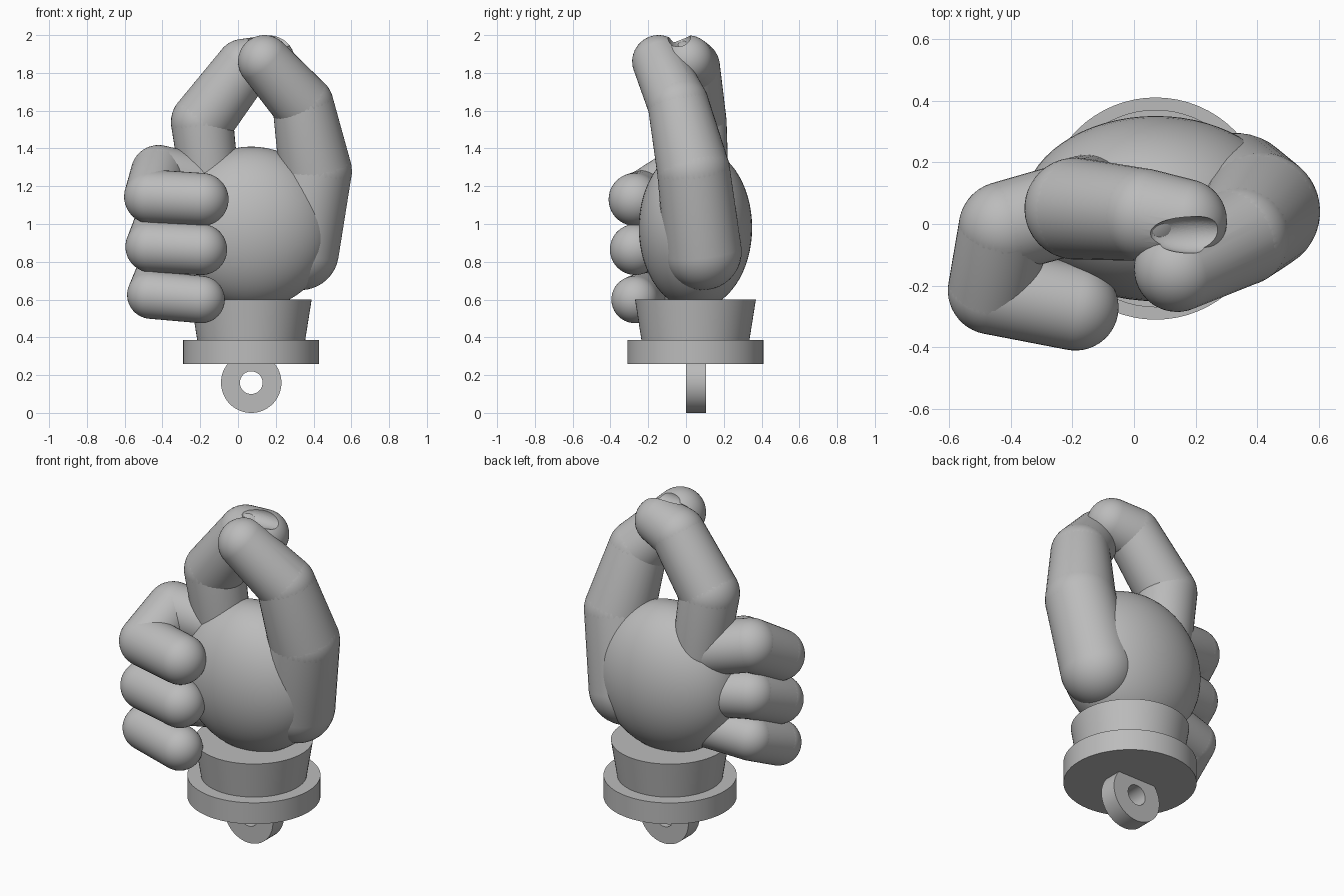
import bpy, bmesh, math
from mathutils import Vector, Matrix

cube = bpy.data.objects.get("Cube")
if cube:
    bpy.data.objects.remove(cube, do_unlink=True)

grey = bpy.data.materials.new("plain grey")
grey.use_nodes = True
grey.diffuse_color = (0.5, 0.5, 0.5, 1)
grey.node_tree.nodes["Principled BSDF"].inputs["Base Color"].default_value = (0.5, 0.5, 0.5, 1)


def finish(name, bm):
    bmesh.ops.recalc_face_normals(bm, faces=bm.faces)
    mesh = bpy.data.meshes.new(name)
    bm.to_mesh(mesh)
    bm.free()
    mesh.materials.append(grey)
    ob = bpy.data.objects.new(name, mesh)
    bpy.context.collection.objects.link(ob)
    return ob


def smooth(ob):
    bpy.ops.object.select_all(action='DESELECT')
    ob.select_set(True)
    bpy.context.view_layer.objects.active = ob
    bpy.ops.object.shade_smooth_by_angle(angle=math.radians(30))


def ellipsoid(name, centre, radii):
    bm = bmesh.new()
    place = Matrix.Translation(centre) @ Matrix.Diagonal((*radii, 1))
    bmesh.ops.create_uvsphere(bm, u_segments=64, v_segments=32, radius=1, matrix=place)
    return finish(name, bm)


def lathe(name, profile, centre, turn=0.0):
    """Revolve a closed (radius, height) outline around its own axis."""
    bm = bmesh.new()
    verts = [bm.verts.new((r, 0, h)) for r, h in profile]
    edges = [bm.edges.new((v, verts[i - 1])) for i, v in enumerate(verts)
             if v.co.x + verts[i - 1].co.x > 0]
    bmesh.ops.spin(bm, geom=verts + edges, cent=(0, 0, 0), axis=(0, 0, 1),
                   angle=math.tau, steps=64)
    bmesh.ops.remove_doubles(bm, verts=bm.verts, dist=0.0001)
    place = Matrix.Translation(centre) @ Matrix.Rotation(turn, 4, 'X')
    bmesh.ops.transform(bm, matrix=place, verts=bm.verts)
    ob = finish(name, bm)
    smooth(ob)
    return ob


def bone(name, a, b):
    """Tapered capsule: the hull of two balls given as (x, y, z, radius)."""
    bm = bmesh.new()
    tilt = (Vector(b[:3]) - Vector(a[:3])).to_track_quat('Z', 'Y').to_matrix().to_4x4()
    for ball in (a, b):
        bmesh.ops.create_uvsphere(bm, u_segments=40, v_segments=24, radius=ball[3],
                                  matrix=Matrix.Translation(ball[:3]) @ tilt)
    bmesh.ops.delete(bm, geom=bm.edges[:], context='EDGES_FACES')
    bmesh.ops.convex_hull(bm, input=bm.verts[:])
    loose = [v for v in bm.verts if not v.link_faces]
    bmesh.ops.delete(bm, geom=loose, context='VERTS')
    return finish(name, bm)


# Palm
smooth(ellipsoid("palm", (0.07, 0.05, 0.98), (0.43, 0.30, 0.43)))

# Wrist cup, base disc and hanging ring
lathe("wrist_cup", [(0, 0.38), (0.285, 0.38), (0.32, 0.6), (0, 0.6)], (0.07, 0.05, 0))
lathe("base_disc", [(0, 0.26), (0.36, 0.26), (0.36, 0.387), (0, 0.387)], (0.07, 0.05, 0))
lathe("hanging_ring", [(0.06, -0.053), (0.16, -0.053), (0.16, 0.053), (0.06, 0.053)],
      (0.07, 0.053, 0.16), math.pi / 2)

# Fingers as chains of joints
fingers = {
    "thumb": [(0.33, 0.09, 0.855, 0.205), (0.41, 0.04, 1.28, 0.193),
              (0.345, -0.04, 1.63, 0.162), (0.14, -0.145, 1.86, 0.14)],
    "index_finger": [(-0.15, 0.07, 1.22, 0.155), (-0.19, 0.05, 1.54, 0.165),
                     (0.03, 0.03, 1.83, 0.15), (0.165, 0.01, 1.863, 0.136)],
    "middle_finger": [(-0.17, 0.06, 1.21, 0.15), (-0.42, -0.01, 1.27, 0.148),
                      (-0.46, -0.215, 1.145, 0.143), (-0.19, -0.27, 1.13, 0.14)],
    "ring_finger": [(-0.17, 0.06, 0.96, 0.14), (-0.42, -0.01, 0.98, 0.138),
                    (-0.46, -0.215, 0.88, 0.136), (-0.193, -0.268, 0.865, 0.135)],
    "little_finger": [(-0.1, 0.05, 0.76, 0.13), (-0.42, -0.01, 0.72, 0.128),
                      (-0.46, -0.21, 0.625, 0.127), (-0.195, -0.27, 0.6, 0.125)],
}

# Small hollow where the thumb and index tips pinch together
cutter = ellipsoid("pinch_cutter", (0.19, -0.035, 1.985), (0.14, 0.06, 0.055))
cutter.hide_render = True

for name, joints in fingers.items():
    for i in range(len(joints) - 1):
        segment = bone(f"{name}_segment_{i + 1}", joints[i], joints[i + 1])
        smooth(segment)
        if i == 2 and name in ("thumb", "index_finger"):
            cut = segment.modifiers.new("pinch", 'BOOLEAN')
            cut.operation = 'DIFFERENCE'
            cut.solver = 'EXACT'
            cut.object = cutter
            bpy.ops.object.modifier_apply(modifier=cut.name)
            smooth(segment)

bpy.data.objects.remove(cutter, do_unlink=True)
